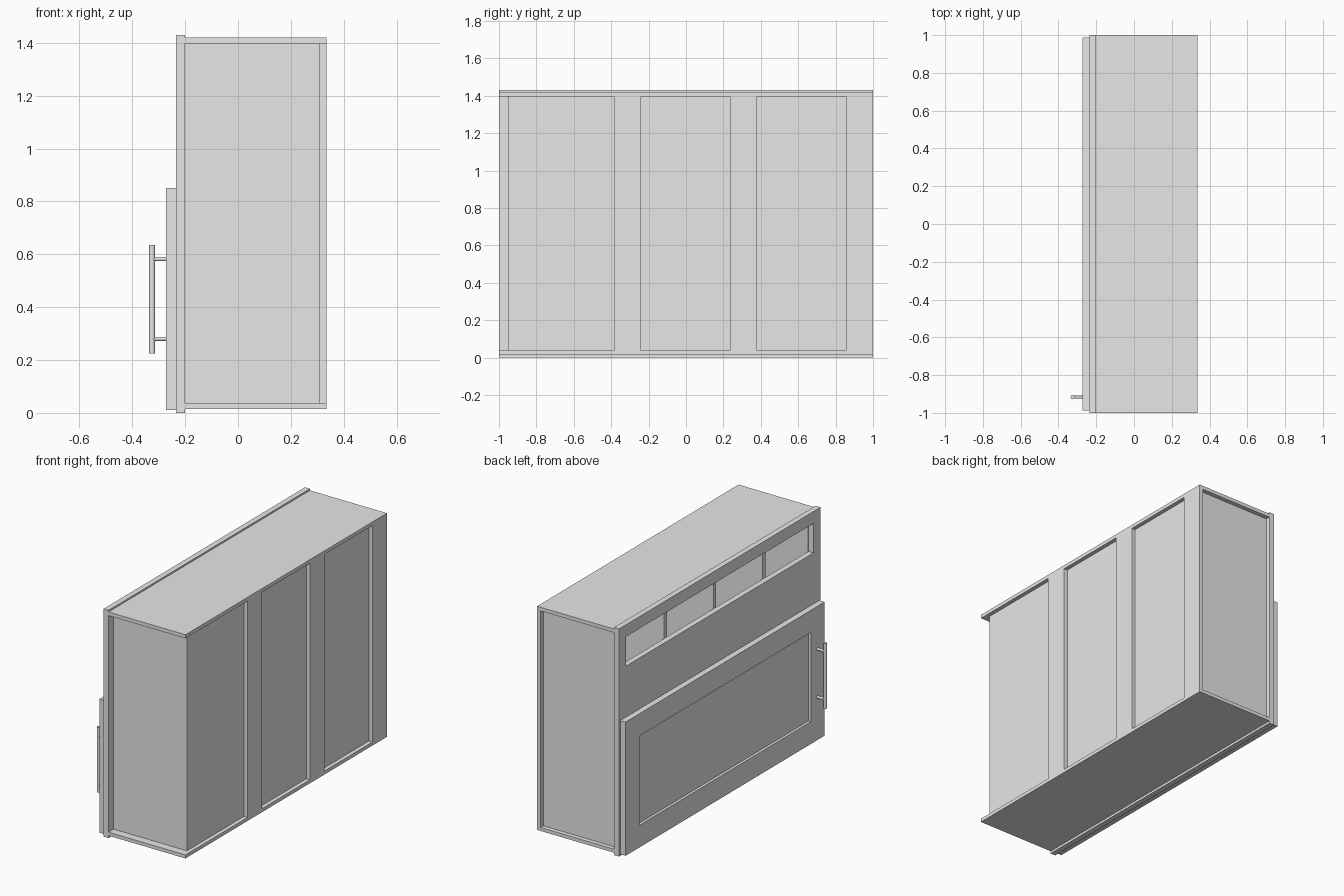
import bpy
import bmesh
import math
from mathutils import Matrix, Vector

cube = bpy.data.objects.get("Cube")
if cube:
    bpy.data.objects.remove(cube, do_unlink=True)

grey = bpy.data.materials.new("light_grey")
grey.use_nodes = True
grey.diffuse_color = (0.8, 0.8, 0.8, 1)
grey.node_tree.nodes["Principled BSDF"].inputs["Base Color"].default_value = (0.8, 0.8, 0.8, 1)


def finish(name, bm):
    mesh = bpy.data.meshes.new(name)
    bm.to_mesh(mesh)
    bm.free()
    mesh.materials.append(grey)
    obj = bpy.data.objects.new(name, mesh)
    bpy.context.collection.objects.link(obj)
    return obj


def boxes(name, *ranges):
    """One object made of boxes, each given as (x range, y range, z range)."""
    bm = bmesh.new()
    for ends in ranges:
        centre = Vector([(a + b) / 2 for a, b in ends])
        size = Vector([abs(b - a) for a, b in ends])
        bmesh.ops.create_cube(bm, size=1, matrix=Matrix.Translation(centre) @ Matrix.Diagonal(size).to_4x4())
    return finish(name, bm)


def rod(name, start, end, radius):
    """A smooth round bar between two points."""
    a, b = Vector(start), Vector(end)
    bm = bmesh.new()
    turn = (b - a).to_track_quat("Z", "Y").to_matrix().to_4x4()
    bmesh.ops.create_cone(bm, cap_ends=True, segments=20, radius1=radius, radius2=radius,
                          depth=(b - a).length, matrix=Matrix.Translation((a + b) / 2) @ turn)
    for face in bm.faces:
        face.smooth = len(face.verts) == 4
    obj = finish(name, bm)
    bpy.ops.object.select_all(action="DESELECT")
    obj.select_set(True)
    bpy.context.view_layer.objects.active = obj
    bpy.ops.object.shade_smooth_by_angle(angle=math.radians(40))


FRONT, BACK = -0.2, 0.335       # carcass depth
INNER_BACK = 0.31               # outer face of the back panel
LOW, HIGH = 0.037, 1.397        # clear height between the boards
depth = (FRONT, BACK)
inside = (FRONT, INNER_BACK)
clear = (LOW, HIGH)

# Carcass boards
boxes("bottom_board", (depth, (-1, 1), (0.015, LOW)))
boxes("top_board", (depth, (-1, 1), (HIGH, 1.42)))
boxes("right_end_panel", (inside, (-0.95, -0.925), clear))
boxes("left_end_panel", (inside, (0.945, 0.972), clear))
boxes("back_panel", ((0.29, INNER_BACK), (-0.95, 0.972), clear))

# Upright battens across the back
for i, (a, b) in enumerate([(-0.385, -0.24), (0.235, 0.38), (0.855, 1)]):
    boxes(f"back_batten_{i + 1}", ((INNER_BACK, BACK), (a, b), clear))

# Face frame with an upper opening and a lower one behind the door
fx = (-0.235, FRONT)
gap = (-0.93, 0.93)
boxes("face_frame",
      (fx, (-1, -0.93), (0, 1.43)), (fx, (0.93, 1), (0, 1.43)),
      (fx, gap, (1.355, 1.43)), (fx, gap, (0.78, 1.17)), (fx, gap, (0, 0.07)))

# Upper compartments
boxes("compartment_floor", ((FRONT, 0.29), (-0.925, 0.945), (0.82, 0.845)))
for i, y in enumerate((-0.49, 0, 0.49)):
    boxes(f"divider_{i + 1}", ((FRONT, 0.29), (y - 0.014, y + 0.014), (0.845, HIGH)))

# Door with a recessed centre panel
dx = (-0.272, -0.235)
field = (-0.85, 0.85)
boxes("door_frame",
      (dx, (-0.988, -0.85), (0.01, 0.85)), (dx, (0.85, 0.988), (0.01, 0.85)),
      (dx, field, (0.71, 0.85)), (dx, field, (0.01, 0.15)))
boxes("door_panel", ((-0.255, -0.235), field, (0.15, 0.71)))

# Bar handle on two posts
hx, hy = -0.325, -0.917
rod("handle_bar", (hx, hy, 0.225), (hx, hy, 0.635), 0.011)
for name, z in (("lower", 0.28), ("upper", 0.582)):
    rod(f"{name}_handle_post", (hx, hy, z), (dx[0], hy, z), 0.008)
